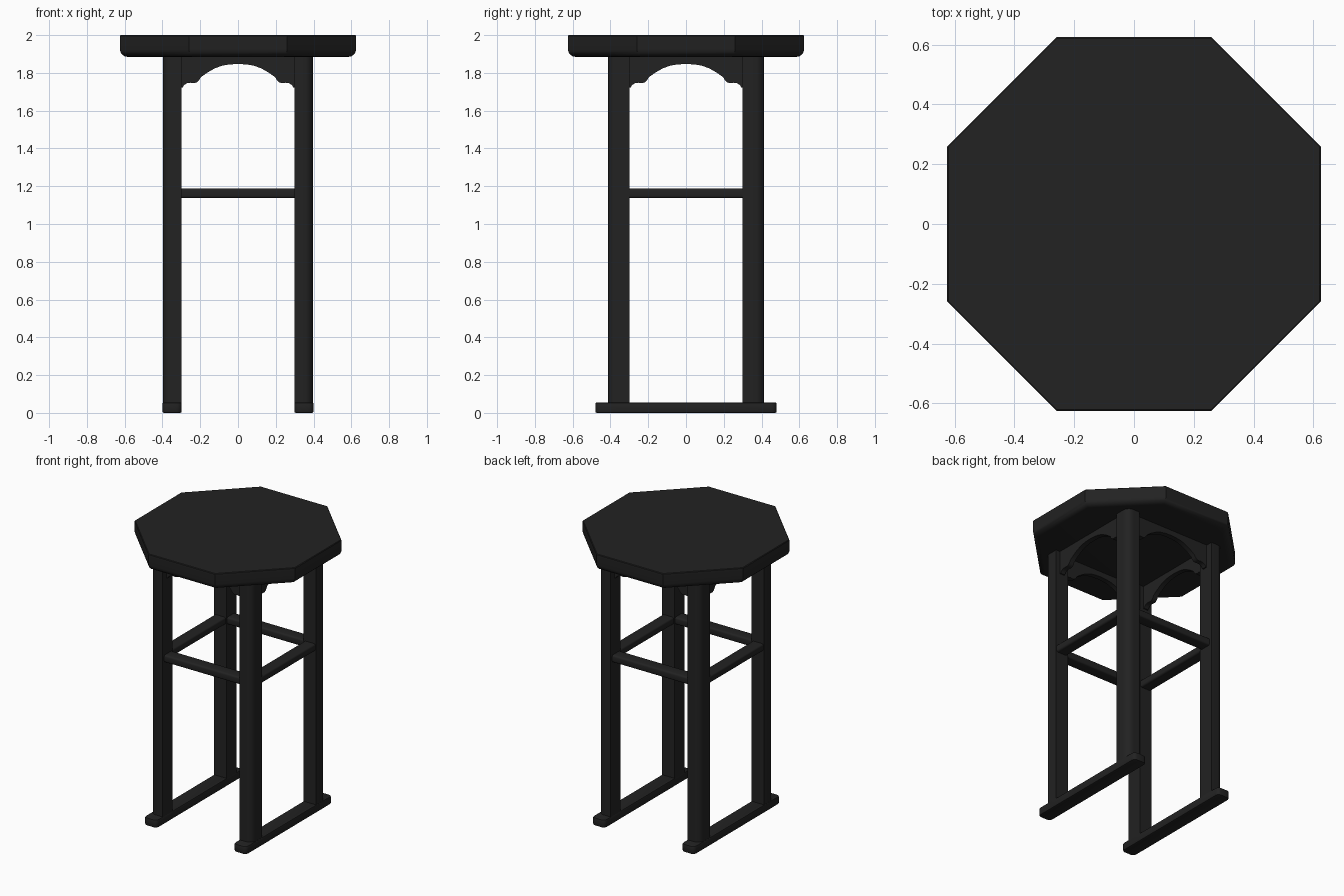
import bpy, bmesh, math
from mathutils import Vector

if "Cube" in bpy.data.objects:
    bpy.data.objects.remove(bpy.data.objects["Cube"])

black = bpy.data.materials.new("black_wood")
black.diffuse_color = (0.016, 0.016, 0.016, 1)
black.use_nodes = True
black.node_tree.nodes["Principled BSDF"].inputs["Base Color"].default_value = black.diffuse_color


def finish(bm, name):
    bmesh.ops.recalc_face_normals(bm, faces=bm.faces[:])
    me = bpy.data.meshes.new(name)
    bm.to_mesh(me)
    bm.free()
    me.materials.append(black)
    ob = bpy.data.objects.new(name, me)
    bpy.context.collection.objects.link(ob)
    bpy.ops.object.select_all(action='DESELECT')
    ob.select_set(True)
    bpy.context.view_layer.objects.active = ob
    bpy.ops.object.shade_smooth_by_angle(angle=math.radians(35))
    return ob


def prism(points, depth):
    """Extrude a closed outline of 3D points along the depth vector."""
    bm = bmesh.new()
    f = bm.faces.new([bm.verts.new(p) for p in points])
    r = bmesh.ops.extrude_face_region(bm, geom=[f])
    bmesh.ops.translate(bm, vec=depth,
                        verts=[v for v in r["geom"] if isinstance(v, bmesh.types.BMVert)])
    bmesh.ops.recalc_face_normals(bm, faces=bm.faces[:])
    return bm


def bevel(bm, test, width, segments):
    edges = [e for e in bm.edges if test(e)]
    bmesh.ops.bevel(bm, geom=edges, offset=width, segments=segments,
                    profile=0.5, affect='EDGES')


def box(x0, x1, y0, y1, z0, z1):
    return prism([(x0, y0, z0), (x1, y0, z0), (x1, y1, z0), (x0, y1, z0)],
                 Vector((0, 0, z1 - z0)))


def upright(e):
    a, b = e.verts
    return abs(a.co.z - b.co.z) > 0.02


# Octagonal seat with rounded lower rim
R = 0.625 / math.cos(math.pi / 8)
octagon = [(R * math.cos(math.pi / 8 + i * math.pi / 4),
            R * math.sin(math.pi / 8 + i * math.pi / 4), 1.885) for i in range(8)]
bm = prism(octagon, Vector((0, 0, 0.115)))
bevel(bm, lambda e: all(v.co.z < 1.9 for v in e.verts), 0.04, 5)
bevel(bm, lambda e: all(v.co.z > 1.99 for v in e.verts), 0.004, 1)
finish(bm, "seat")

# Four legs, outer corner rounded
for sx, xn in ((-1, "left"), (1, "right")):
    for sy, yn in ((-1, "front"), (1, "back")):
        bm = box(*sorted((sx * 0.30, sx * 0.397)), *sorted((sy * 0.30, sy * 0.412)), 0.04, 1.90)
        bevel(bm, lambda e: upright(e) and all(
            v.co.x * sx > 0.35 and v.co.y * sy > 0.35 for v in e.verts), 0.045, 6)
        finish(bm, f"{yn}_{xn}_leg")

    # Floor runner
    bm = box(*sorted((sx * 0.298, sx * 0.40)), -0.48, 0.48, 0, 0.056)
    bevel(bm, upright, 0.025, 3)
    bevel(bm, lambda e: not upright(e), 0.008, 2)
    finish(bm, f"{xn}_runner")

# Half outline of the scalloped apron, from leg toward the middle: (along, z)
half = [(-0.30, 1.722), (-0.293, 1.723), (-0.285, 1.736), (-0.27, 1.745), (-0.25, 1.748),
        (-0.232, 1.746), (-0.217, 1.750), (-0.205, 1.762), (-0.198, 1.776),
        (-0.165, 1.800), (-0.125, 1.823), (-0.085, 1.838), (-0.043, 1.845), (0, 1.847)]
outline = [(-0.30, 1.89)] + half + [(-u, z) for u, z in reversed(half[:-1])] + [(0.30, 1.89)]

# Aprons and stretchers on all four sides
for s, side_x, side_y in ((-1, "left", "front"), (1, "right", "back")):
    finish(prism([(u, s * 0.365, z) for u, z in outline], Vector((0, -s * 0.035, 0))),
           f"{side_y}_apron")
    finish(prism([(s * 0.365, u, z) for u, z in outline], Vector((-s * 0.035, 0, 0))),
           f"{side_x}_apron")

    lo, hi = sorted((s * 0.307, s * 0.393))
    bm = box(-0.301, 0.301, lo, hi, 1.137, 1.188)
    bevel(bm, lambda e: abs(e.verts[0].co.x - e.verts[1].co.x) > 0.1, 0.012, 3)
    finish(bm, f"{side_y}_stretcher")
    bm = box(lo, hi, -0.301, 0.301, 1.137, 1.188)
    bevel(bm, lambda e: abs(e.verts[0].co.y - e.verts[1].co.y) > 0.1, 0.012, 3)
    finish(bm, f"{side_x}_stretcher")
